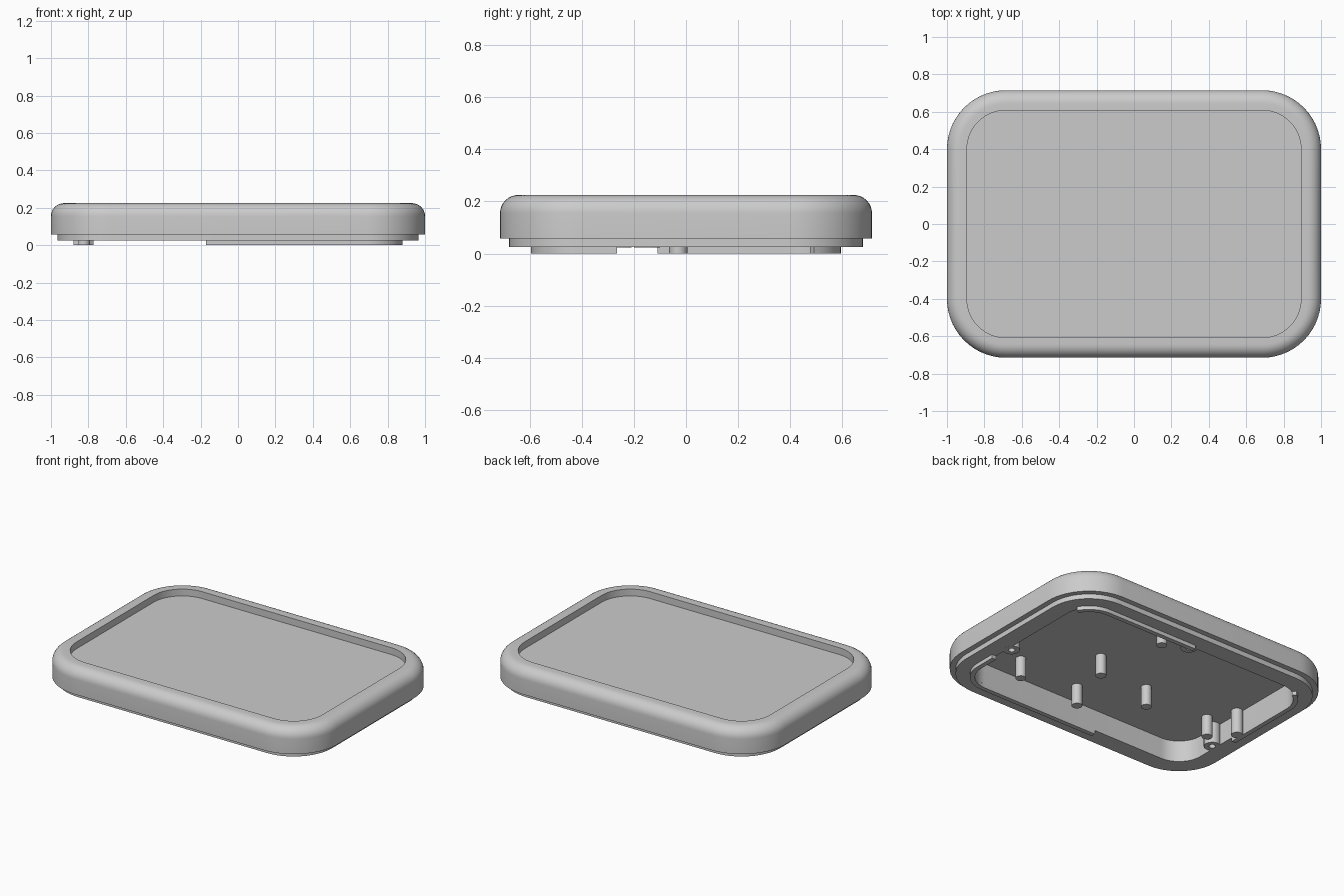
import bpy, bmesh, math

cube = bpy.data.objects.get("Cube")
if cube:
    bpy.data.objects.remove(cube, do_unlink=True)

grey = bpy.data.materials.new("plain grey")
grey.use_nodes = True
GREY = (0.6, 0.6, 0.6, 1)
grey.diffuse_color = GREY
grey.node_tree.nodes["Principled BSDF"].inputs["Base Color"].default_value = GREY

# Centres of the rounded corners, shared by all concentric outlines
CX, CY = 0.685, 0.4
FLOOR_TOP, FLOOR_UNDER, RIM = 0.18, 0.165, 0.025


def finish(bm, name):
    bmesh.ops.recalc_face_normals(bm, faces=bm.faces)
    mesh = bpy.data.meshes.new(name)
    bm.to_mesh(mesh)
    bm.free()
    obj = bpy.data.objects.new(name, mesh)
    mesh.materials.append(grey)
    bpy.context.collection.objects.link(obj)
    bpy.ops.object.select_all(action='DESELECT')
    obj.select_set(True)
    bpy.context.view_layer.objects.active = obj
    bpy.ops.object.shade_smooth_by_angle(angle=math.radians(35))
    return obj


def outline(cx, cy, r, steps):
    """Rounded rectangle: corner centres at +-cx, +-cy; a circle when both are 0."""
    pts = []
    for k, (sx, sy) in enumerate(((1, 1), (-1, 1), (-1, -1), (1, -1))):
        for i in range(steps + (1 if cx else 0)):
            a = math.pi / 2 * (k + i / steps)
            pts.append((sx * cx + r * math.cos(a), sy * cy + r * math.sin(a)))
    return pts


def loft(name, profile, cx=0, cy=0, at=(0, 0), steps=6, closed=False):
    """Skin a (radius, z) profile around an outline; cap its ends or close it as a tube."""
    bm = bmesh.new()
    rings = [[bm.verts.new((x + at[0], y + at[1], z)) for x, y in outline(cx, cy, r, steps)]
             for r, z in profile]
    pairs = list(zip(rings, rings[1:]))
    if closed:
        pairs.append((rings[-1], rings[0]))
    else:
        bm.faces.new(rings[0])
        bm.faces.new(rings[-1])
    for a, b in pairs:
        n = len(a)
        for i in range(n):
            j = (i + 1) % n
            bm.faces.new((a[i], a[j], b[j], b[i]))
    return finish(bm, name)


def lip(name, stations, inner=0.165, outer=0.195):
    """Thin locating rib; stations are (centre x, centre y, direction in degrees)."""
    bm = bmesh.new()
    sections = []
    for x, y, deg in stations:
        c, s = math.cos(math.radians(deg)), math.sin(math.radians(deg))
        sections.append([bm.verts.new((x + r * c, y + r * s, z)) for r, z in
                         ((inner, 0), (outer, 0), (outer, RIM), (inner, RIM))])
    bm.faces.new(sections[0])
    bm.faces.new(sections[-1])
    for a, b in zip(sections, sections[1:]):
        for i in range(4):
            j = (i + 1) % 4
            bm.faces.new((a[i], a[j], b[j], b[i]))
    return finish(bm, name)


def arc(x, y, start, end, n=10):
    return [(x, y, start + (end - start) * i / n) for i in range(n + 1)]


# Hollow shell: underside, stepped rim, outer wall, rounded top edge, recessed panel
R, FILLET, TOP = 0.315, 0.07, 0.225
edge = [(R - FILLET + FILLET * math.cos(a), TOP - FILLET + FILLET * math.sin(a))
        for a in (math.pi / 2 * i / 8 for i in range(9))]
profile = [(0.165, FLOOR_UNDER), (0.165, RIM), (R - 0.035, RIM), (R - 0.035, 0.057), (R, 0.057)]
profile += edge + [(0.208, TOP), (0.208, FLOOR_TOP)]
loft("lid_shell", profile, CX, CY, steps=14)

# Locating ribs below the rim
lip("front_left_lip", [(-0.17, -CY, -90)] + arc(CX, -CY, -90, 0) + [(CX, -0.265, 0)])
lip("back_left_lip", [(0.02, CY, 90)] + arc(CX, CY, 90, 28))
lip("right_side_lip", [(-CX, -0.11, 180)] + arc(-CX, CY, 180, 122))

# Support pegs hanging from the panel
pegs = [(0.56, -0.38), (0.095, -0.415), (0.215, -0.05), (-0.23, -0.16), (0.17, 0.46), (-0.735, -0.2)]
for i, spot in enumerate(pegs):
    loft(f"support_peg_{i + 1}", [(0.032, 0.03), (0.032, FLOOR_UNDER + 0.005)], at=spot)
loft("side_locating_peg", [(0.035, 0), (0.035, FLOOR_UNDER + 0.005)], at=(-0.825, -0.03))

# Screw bosses beside the rim, each with a hole
for name, spot, top in (("left_screw_boss", (0.825, -0.15), 0.07),
                        ("right_screw_boss", (-0.825, -0.26), FLOOR_UNDER),
                        ("back_screw_boss", (0.03, 0.545), 0.07)):
    loft(name, [(0.02, RIM - 0.001), (0.05, RIM - 0.001), (0.05, top), (0.02, top)],
         at=spot, closed=True)
